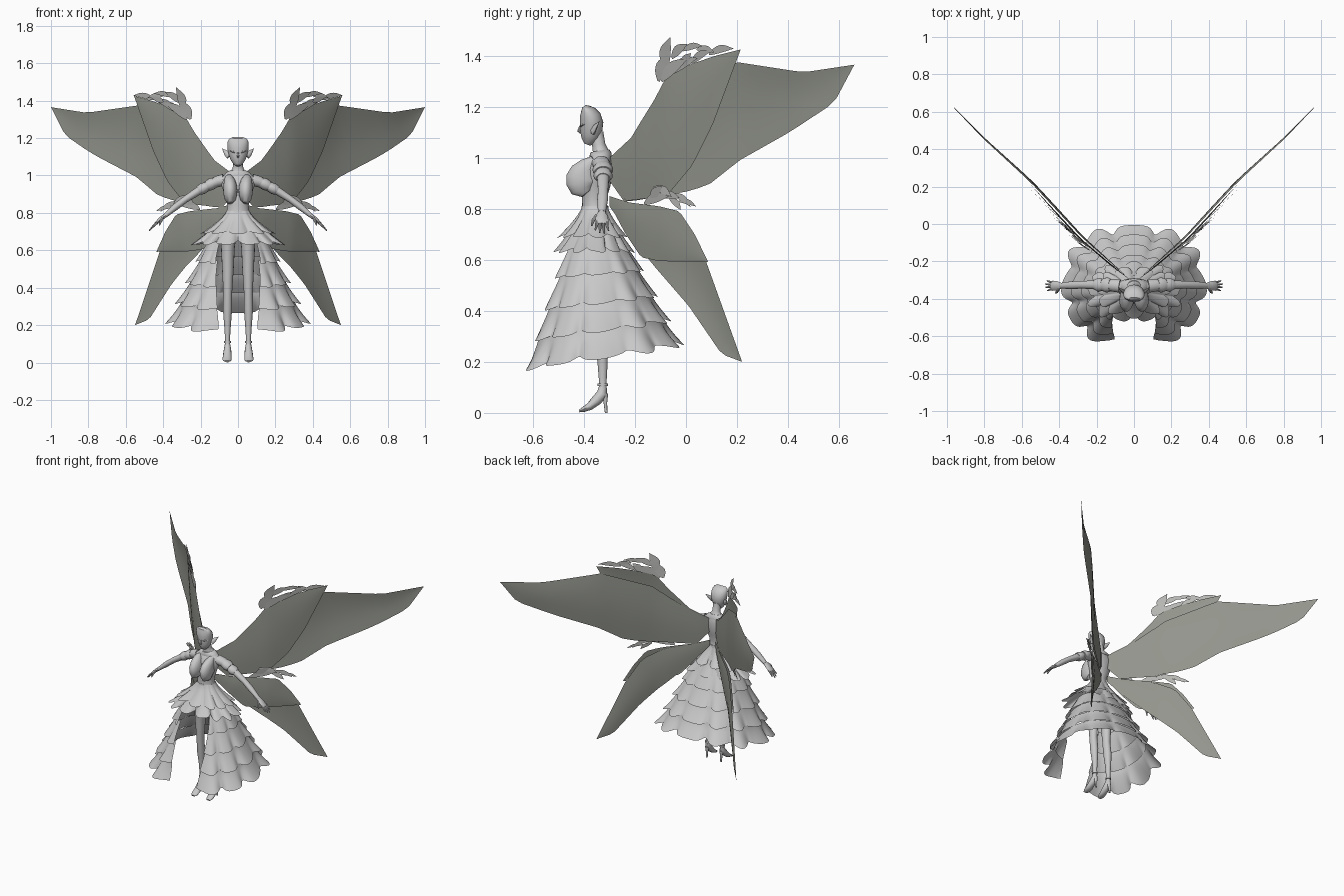
import bpy, bmesh, math
from mathutils import Vector


def material(name, rgb):
    m = bpy.data.materials.new(name)
    m.diffuse_color = (*rgb, 1)
    return m


PALE = material("pale grey", (0.58, 0.58, 0.58))
WING = material("wing grey", (0.29, 0.30, 0.265))
LACE = material("lace grey", (0.47, 0.475, 0.455))


def finish(name, bm, mat, mirror=False):
    bmesh.ops.recalc_face_normals(bm, faces=bm.faces)
    me = bpy.data.meshes.new(name)
    bm.to_mesh(me)
    bm.free()
    me.materials.append(mat)
    ob = bpy.data.objects.new(name, me)
    bpy.context.collection.objects.link(ob)
    if mirror:
        mod = ob.modifiers.new("mirror", 'MIRROR')
        mod.use_mirror_merge = False
    return ob


def grid(bm, rows, closed=False):
    """Quads between successive rows of points."""
    vs = [[bm.verts.new(p) for p in r] for r in rows]
    n = len(vs[0])
    for a, b in zip(vs, vs[1:]):
        for i in range(n if closed else n - 1):
            j = (i + 1) % n
            bm.faces.new((a[i], a[j], b[j], b[i]))
    return vs


def tube(bm, sections, n=16):
    """Capped tube through sections (x, y, z, width radius, depth radius)."""
    pts = [Vector(s[:3]) for s in sections]
    rows = []
    for i, s in enumerate(sections):
        d = (pts[min(i + 1, len(pts) - 1)] - pts[max(i - 1, 0)]).normalized()
        u = Vector((0, 1, 0)).cross(d).normalized()
        v = d.cross(u)
        rows.append([pts[i] + u * s[3] * math.cos(k * math.tau / n) + v * s[4] * math.sin(k * math.tau / n)
                     for k in range(n)])
    vs = grid(bm, rows, True)
    bm.faces.new(vs[0])
    bm.faces.new(vs[-1])


def part(name, tubes, mirror=False, n=16, mat=PALE):
    bm = bmesh.new()
    for t in tubes:
        tube(bm, t, n)
    return finish(name, bm, mat, mirror)


def upright(rows):
    return [(0, y, z, rx, ry) for z, y, rx, ry in rows]


# Torso, neck and bust
part("torso", [upright([(.70, -.35, .10, .075), (.75, -.352, .082, .065), (.80, -.357, .061, .05),
                        (.84, -.36, .057, .048), (.90, -.352, .072, .057), (.95, -.345, .09, .056),
                        (.985, -.335, .095, .046), (1.01, -.333, .066, .038), (1.03, -.336, .034, .03),
                        (1.05, -.342, .026, .026), (1.10, -.35, .025, .026)])], n=24)
part("bust", [[(.050, -.360, .995, .018, .016), (.046, -.380, .972, .030, .036), (.042, -.396, .945, .036, .056),
               (.041, -.404, .92, .038, .066), (.041, -.405, .90, .037, .064), (.042, -.400, .878, .031, .052),
               (.044, -.388, .862, .018, .026)]], True, 20)

# Head with a high pointed brow, ears and face details
part("head", [upright([(1.052, -.388, .012, .012), (1.065, -.383, .027, .027), (1.085, -.376, .04, .038),
                       (1.11, -.372, .049, .044), (1.135, -.37, .055, .046), (1.16, -.376, .057, .043),
                       (1.18, -.386, .055, .033), (1.193, -.394, .049, .02), (1.202, -.40, .034, .008)])], n=24)
part("ear", [[(.045, -.365, 1.105, .02, .010), (.062, -.355, 1.12, .015, .008), (.084, -.34, 1.143, .001, .001)]],
     True, 8)
part("nose", [[(0, -.414, 1.125, .004, .004), (0, -.42, 1.105, .007, .007), (0, -.412, 1.098, .005, .005)]], n=8)
part("eyelid", [[(.012, -.412, 1.122, .003, .004), (.026, -.41, 1.127, .005, .005), (.042, -.398, 1.131, .002, .003)]],
     True, 6)

# Arms, hands and puffed sleeve bands
part("arm", [[(.075, -.332, .975, .033, .035), (.11, -.328, .968, .03, .034), (.15, -.325, .95, .025, .028),
              (.21, -.325, .918, .022, .024), (.28, -.325, .873, .018, .02), (.33, -.327, .835, .018, .021),
              (.39, -.33, .785, .012, .015)]], True)
hand = [[(.385, -.33, .789, .011, .014), (.41, -.33, .77, .011, .024), (.435, -.33, .747, .009, .027),
         (.443, -.33, .74, .006, .024)]]
for i in range(4):
    y, reach = -.350 + .0135 * i, (.028, .037, .04, .03)[i]
    hand.append([(.432, y, .75, .006, .006), (.432 + reach * .55, y, .75 - reach * .55, .006, .006),
                 (.435 + reach, y + (i - 1.5) * .004, .748 - reach * 1.1, .003, .003)])
hand.append([(.403, -.348, .775, .008, .008), (.413, -.364, .755, .007, .007), (.42, -.37, .733, .003, .003)])
part("hand", hand, True, 8)
part("sleeve_band", [[(.125, -.327, .962, .029, .034), (.145, -.326, .953, .032, .041), (.165, -.325, .942, .028, .034)],
                     [(.168, -.325, .94, .026, .031), (.19, -.325, .929, .03, .038), (.21, -.325, .918, .025, .027)]], True)
part("collar", [upright([(1.0, -.334, .075, .043), (1.015, -.335, .064, .043), (1.028, -.337, .04, .036)])], n=24)

# Legs and heeled shoes
part("leg", [[(.05, -.348, .72, .05, .06), (.054, -.347, .62, .037, .045), (.054, -.345, .5, .031, .036),
              (.055, -.343, .38, .024, .027), (.056, -.333, .29, .025, .028), (.056, -.327, .2, .018, .02),
              (.056, -.326, .11, .012, .014), (.056, -.328, .07, .014, .018)]], True)
part("shoe", [[(.056, -.326, .10, .014, .016), (.056, -.329, .075, .019, .021), (.057, -.35, .05, .022, .021),
               (.058, -.378, .025, .024, .015), (.059, -.402, .013, .023, .010), (.059, -.419, .007, .015, .005)],
              [(.056, -.318, .075, .014, .013), (.056, -.316, .04, .008, .007), (.056, -.313, 0, .006, .005)],
              [(.056, -.326, .105, .018, .02), (.056, -.326, .115, .018, .02)]], True, 12)


# Ruffled cloth: each tier is a flared sheet whose folds deepen towards its hem
def sgnpow(v, e):
    return math.copysign(abs(v) ** e, v)


def tier(bm, top, hem, waves, amp, phase=1, bell=1.0, n=192, rows=8, gap=(0, 0)):
    """top/hem: functions of the angle from the front giving (z, y centre, rx, ry)."""
    sheet = []
    for r in range(rows):
        s = r / (rows - 1)
        g = gap[0] + (gap[1] - gap[0]) * s
        row = []
        for i in range(n + 1):
            a = g + (math.tau - 2 * g) * i / n
            z, cy, rx, ry = [p + (q - p) * (s if k == 0 else s ** bell)
                             for k, (p, q) in enumerate(zip(top(a), hem(a)))]
            w = amp * s ** 1.4
            fold = phase * w * (math.cos(waves * a) + .3 * math.cos((waves * 2 - 3) * a))
            twist = a + phase * .6 * w * math.sin(waves * a) / max(rx, .1)
            row.append((sgnpow(math.sin(twist), .84) * (rx + fold),
                        cy - sgnpow(math.cos(twist), .84) * (ry + fold),
                        z - .45 * fold))
        sheet.append(row)
    grid(bm, sheet)


def ring(*values):
    return lambda a: values


# Long skirt, split at the front, in four overlapping tiers
def skirt(t, extra=0.0):
    def f(a):
        hem = .22 - .052 * math.cos(a)
        return (.67 + (hem - .67) * t, -.355 + .023 * t, .15 + .205 * t + extra, .115 + .185 * t + extra)
    return f


def split(t):
    return math.radians(35 - 22 * t)


bm = bmesh.new()
steps = [0, .28, .53, .77, 1]
for k, (t0, t1) in enumerate(zip(steps, steps[1:])):
    start = max(t0 - .03, 0)
    tier(bm, skirt(start, -.004), skirt(t1, .011), 12, .008 + .0045 * k, 1, 1.0 + .1 * k, gap=(split(start), split(t1)))
finish("long_skirt", bm, PALE)

# Short two-tier overskirt at the hips
bm = bmesh.new()
tier(bm, ring(.745, -.357, .115, .082), ring(.638, -.365, .235, .14), 13, .02, -1, 1.15)
tier(bm, ring(.81, -.357, .062, .05), ring(.695, -.363, .185, .122), 11, .016, 1, 1.35)
finish("overskirt", bm, PALE)
part("waist_band", [upright([(.79, -.357, .066, .054), (.80, -.357, .065, .054), (.812, -.357, .061, .052)])], n=24)

# Wings sweep outwards and back; sideways position follows depth
SWEEP = [(-.33, 0), (-.29, .03), (-.07, .28), (.22, .55), (.46, .81), (.66, 1.0), (.9, 1.23)]


def wing_point(y, z, off=0.0):
    for (y0, x0), (y1, x1) in zip(SWEEP, SWEEP[1:]):
        if y <= y1:
            break
    x = x0 + (x1 - x0) * (y - y0) / (y1 - y0)
    return Vector((x + off * .7, y - off * .7, z))


def resample(pts, n):
    pts = [Vector(p) for p in pts]
    cum = [0]
    for a, b in zip(pts, pts[1:]):
        cum.append(cum[-1] + (b - a).length)
    out = []
    for i in range(n + 1):
        d = cum[-1] * i / n
        k = max(j for j in range(len(pts) - 1) if cum[j] <= d + 1e-9)
        out.append(pts[k].lerp(pts[k + 1], min((d - cum[k]) / (cum[k + 1] - cum[k]), 1)))
    return out


def petal(name, upper, lower, off, bulge=0.0, n=24, m=8):
    up, lo = resample(upper, n), resample(lower, n)
    rows = []
    for i, (a, b) in enumerate(zip(up, lo)):
        row = []
        for j in range(m + 1):
            p = a.lerp(b, j / m)
            o = off * min(1, i / 6) + bulge * math.sin(math.pi * j / m) * math.sin(math.pi * i / n)
            row.append(wing_point(p.x, p.y, o))
        rows.append(row)
    bm = bmesh.new()
    grid(bm, rows)
    bmesh.ops.remove_doubles(bm, verts=bm.verts, dist=1e-5)
    finish(name, bm, WING, True)


petal("upper_wing_outer", [(-.30, .98), (-.2, 1.08), (-.05, 1.25), (.2, 1.375), (.46, 1.335), (.66, 1.365)],
      [(-.30, .91), (-.24, .825), (.015, .87), (.09, .895), (.21, .99), (.405, 1.10), (.58, 1.215), (.66, 1.365)],
      0, -.012)
petal("upper_wing_inner", [(-.30, 1.0), (-.21, 1.08), (-.12, 1.225), (-.07, 1.32), (.02, 1.365), (.12, 1.40), (.22, 1.425)],
      [(-.30, .92), (-.24, .83), (-.07, .85), (.03, .97), (.11, 1.13), (.22, 1.425)], .008, .008)
petal("lower_wing_outer", [(-.30, .84), (-.1, .80), (.0, .74), (.08, .59), (.22, .2)],
      [(-.30, .81), (-.21, .68), (-.12, .57), (.01, .42), (.14, .23), (.22, .2)], 0, -.008)
petal("lower_wing_inner", [(-.30, .85), (-.22, .825), (-.1, .81), (-.02, .79), (.04, .70), (.092, .592)],
      [(-.30, .82), (-.23, .70), (-.17, .61), (-.1, .595), (.092, .592)], .008, .006)


# Lace of curved leaves along the wing edges: (depth, height, angle, length, width)
def lace(name, leaves, off):
    bm = bmesh.new()
    for k, (y, z, deg, length, width) in enumerate(leaves):
        c, s = math.cos(math.radians(deg)), math.sin(math.radians(deg))
        rows = []
        for i in range(9):
            t = i / 8
            bend = .1 * length * math.sin(math.pi * t)
            half = .5 * width * math.sin(math.pi * min(t + .04, 1)) ** .8 if i < 8 else .0006
            rows.append([wing_point(y + c * length * t - s * (bend + h), z + s * length * t + c * (bend + h),
                                    off + .003 * (k % 3) + .015 * t) for h in (-half, half)])
        grid(bm, rows)
    finish(name, bm, LACE, True)


lace("upper_wing_lace", [(-.10, 1.30, 62, .12, .045), (-.085, 1.30, 38, .14, .045), (-.065, 1.35, 78, .125, .045),
                         (-.05, 1.33, 28, .13, .04), (-.045, 1.39, 38, .09, .035), (0, 1.42, 12, .09, .026),
                         (.05, 1.425, -8, .08, .026), (.10, 1.405, 12, .11, .03), (0, 1.355, 52, .07, .03),
                         (.03, 1.37, 30, .10, .03)], .012)
lace("lower_wing_lace", [(-.15, .82, 15, .11, .04), (-.12, .83, 48, .08, .035), (-.11, .885, -25, .09, .03),
                         (-.09, .85, -5, .09, .03), (-.04, .86, -32, .10, .024), (-.01, .83, -15, .08, .02),
                         (-.05, .84, -40, .07, .025)], .02)

# Smooth shading with crisp edges
bpy.ops.object.select_all(action='SELECT')
bpy.context.view_layer.objects.active = bpy.context.selected_objects[0]
bpy.ops.object.shade_smooth_by_angle(angle=math.radians(40))
